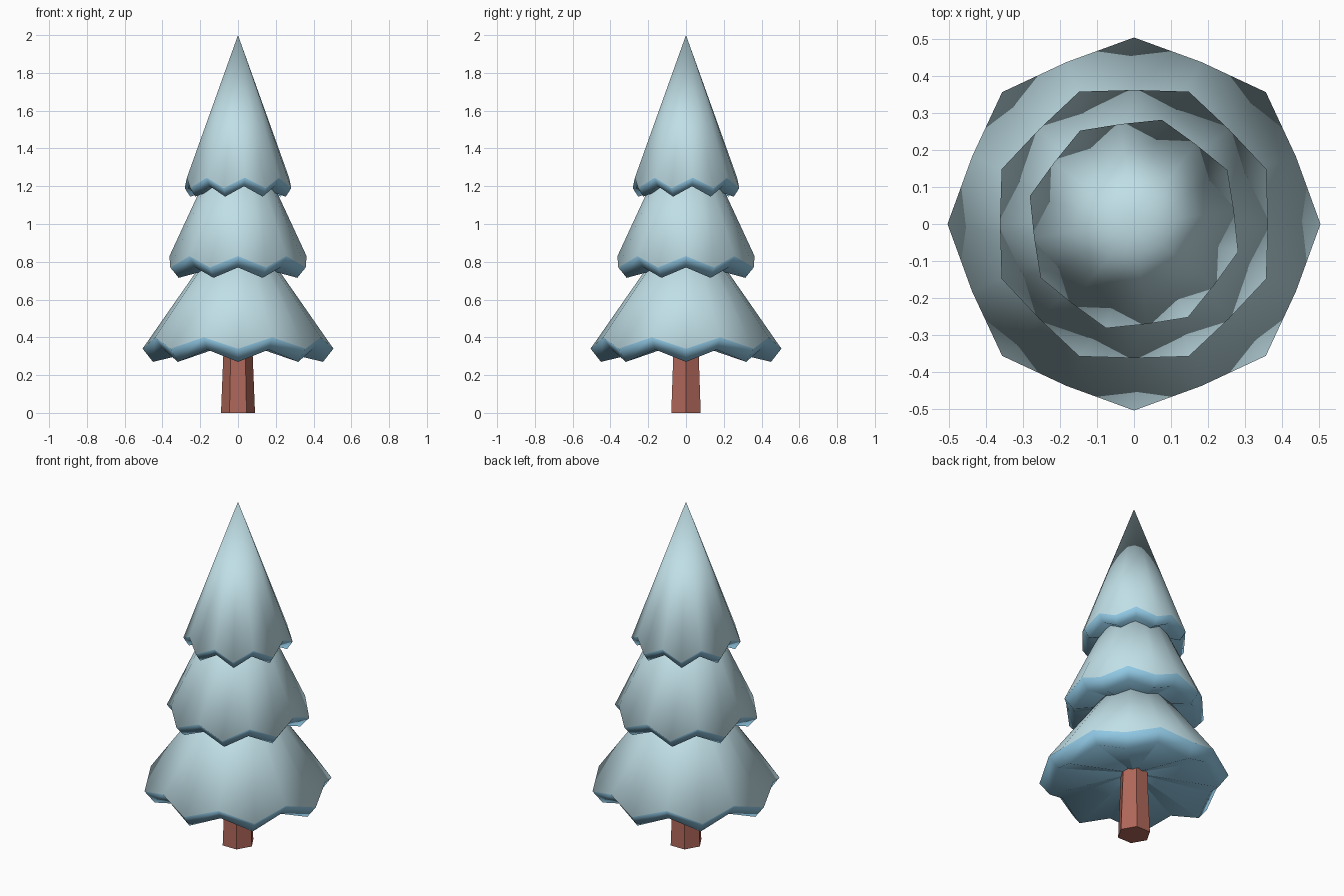
import bpy
import bmesh
from math import sin, cos, radians

cube = bpy.data.objects.get("Cube")
if cube:
    bpy.data.objects.remove(cube, do_unlink=True)


def material(name, colour):
    mat = bpy.data.materials.new(name)
    mat.use_nodes = True
    mat.diffuse_color = (*colour, 1)
    mat.node_tree.nodes["Principled BSDF"].inputs["Base Color"].default_value = (*colour, 1)
    return mat


snow = material("pale snow blue", (0.53, 0.74, 0.80))
rim_blue = material("ice blue", (0.28, 0.58, 0.78))
bark = material("reddish brown bark", (0.43, 0.135, 0.10))


def finish(bm, name, mats):
    bmesh.ops.recalc_face_normals(bm, faces=bm.faces)
    mesh = bpy.data.meshes.new(name)
    bm.to_mesh(mesh)
    bm.free()
    for mat in mats:
        mesh.materials.append(mat)
    obj = bpy.data.objects.new(name, mesh)
    bpy.context.collection.objects.link(obj)
    return obj


def zigzag_ring(bm, tip, valley, start):
    """Sixteen points alternating between tip and valley, each given as (radius, z)."""
    ring = []
    for i in range(16):
        r, z = valley if i % 2 else tip
        a = radians(start + 22.5 * i)
        ring.append(bm.verts.new((r * cos(a), r * sin(a), z)))
    return ring


def tier(name, start, top, outer, lower, centre_z):
    """Skirt with a toothed rim: snowy cone, bevelled rim and folded underside."""
    bm = bmesh.new()
    out_ring = zigzag_ring(bm, *outer, start)
    low_ring = zigzag_ring(bm, *lower, start)
    centre = bm.verts.new((0, 0, centre_z))
    pointed = top[0] == 0
    if pointed:
        apex = bm.verts.new((0, 0, top[1]))
    else:
        top_ring = zigzag_ring(bm, top, top, start)
        bm.faces.new(top_ring)
    for i in range(16):
        j = (i + 1) % 16
        if pointed:
            bm.faces.new((out_ring[i], out_ring[j], apex))
        else:
            bm.faces.new((out_ring[i], out_ring[j], top_ring[j], top_ring[i]))
        rim = bm.faces.new((out_ring[j], out_ring[i], low_ring[i], low_ring[j]))
        under = bm.faces.new((low_ring[j], low_ring[i], centre))
        rim.material_index = under.material_index = 1
    for face in bm.faces:
        face.smooth = True
    # Crisp folds on the underside
    for edge in centre.link_edges:
        edge.smooth = False
    return finish(bm, name, (snow, rim_blue))


# Snowy branch tiers, from the ground up
tier("lower_branches", 0, (0.15, 0.85),
     ((0.505, 0.34), (0.475, 0.40)), ((0.45, 0.27), (0.425, 0.335)), 0.38)
tier("middle_branches", 22.5, (0.145, 1.30),
     ((0.388, 0.77), (0.363, 0.83)), ((0.34, 0.715), (0.318, 0.77)), 0.80)
tier("top_branches", 30, (0, 2.0),
     ((0.292, 1.19), (0.273, 1.245)), ((0.262, 1.145), (0.245, 1.20)), 1.23)

# Six-sided tapering trunk
bm = bmesh.new()
bmesh.ops.create_cone(bm, cap_ends=True, segments=6, radius1=0.09, radius2=0.072, depth=0.45)
xs = max(abs(v.co.x) for v in bm.verts)
turn = 0 if xs > 0.085 else 30
for v in bm.verts:
    x, y = v.co.x, v.co.y
    a = radians(turn)
    v.co = (x * cos(a) - y * sin(a), x * sin(a) + y * cos(a), v.co.z + 0.225)
finish(bm, "trunk", (bark,))
